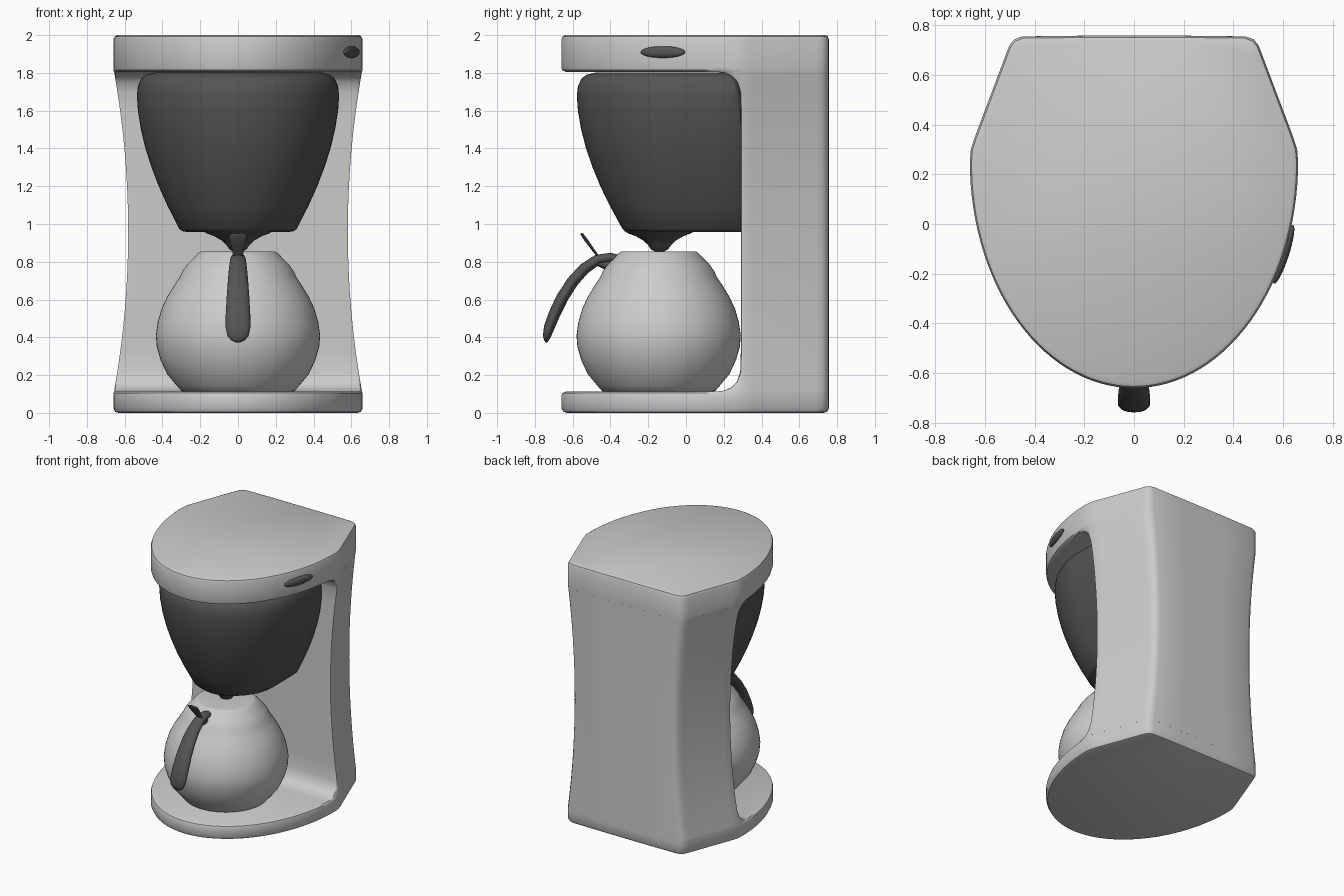
import bpy, bmesh
from math import sin, cos, pi, radians, sqrt
from mathutils import Vector

if "Cube" in bpy.data.objects:
    bpy.data.objects.remove(bpy.data.objects["Cube"])


def material(name, v):
    m = bpy.data.materials.new(name)
    m.diffuse_color = (v, v, v, 1)
    m.use_nodes = True
    m.node_tree.nodes["Principled BSDF"].inputs["Base Color"].default_value = m.diffuse_color
    return m


DARK = material("dark_plastic", 0.09)
LIGHT = material("pale_glass", 0.8)


def finish(ob, mat=None, angle=40):
    if mat:
        ob.data.materials.append(mat)
    bpy.ops.object.select_all(action='DESELECT')
    ob.select_set(True)
    bpy.context.view_layer.objects.active = ob
    bpy.ops.object.shade_smooth_by_angle(angle=radians(angle))
    return ob


def loft(name, rings, mat=None, angle=40):
    """Skin a stack of closed rings and cap both ends."""
    bm = bmesh.new()
    vs = [[bm.verts.new(p) for p in r] for r in rings]
    n = len(vs[0])
    for a, b in zip(vs, vs[1:]):
        for i in range(n):
            j = (i + 1) % n
            bm.faces.new((a[i], a[j], b[j], b[i]))
    bm.faces.new(vs[0][::-1])
    bm.faces.new(vs[-1])
    bmesh.ops.recalc_face_normals(bm, faces=bm.faces)
    me = bpy.data.meshes.new(name)
    bm.to_mesh(me)
    bm.free()
    ob = bpy.data.objects.new(name, me)
    bpy.context.collection.objects.link(ob)
    return finish(ob, mat, angle)


def revolve(name, profile, cy, mat=None, n=64):
    return loft(name, [[(r * cos(2 * pi * i / n), cy + r * sin(2 * pi * i / n), z)
                        for i in range(n)] for r, z in profile], mat)


def mirrored(half):
    """Close a right-hand half outline (front to back, first point on x = 0)."""
    return half + [(-x, y) for x, y in reversed(half[1:])]


# Body: one outline lofted upward; the front is pushed back to form the column
half = [(0.66 * sin(i * pi / 60), 0.25 - 0.91 * cos(i * pi / 60)) for i in range(31)]
half += [(0.656, 0.3), (0.64, 0.35), (0.512, 0.69), (0.5, 0.72), (0.482, 0.742), (0.45, 0.754), (0.2, 0.757)]
outline = mirrored(half)


def body_ring(z, inset=0.0, clip=-9.0):
    s = min(1, 0.885 + 0.115 * ((z - 0.96) / 0.85) ** 2)
    ring = []
    for x, y in outline:
        front_only = 0.05 < z < 1.95
        k = 1 - inset * (min(1, max(0, (0.3 - y) / 0.3)) if front_only else 1)
        x, y = x * k * s, 0.05 + (y - 0.05) * k
        y = 0.5 * (y + clip + sqrt((y - clip) ** 2 + 0.0006))
        ring.append((x, y, z))
    return ring


base = [(0, .04), (.006, .015), (.025, 0), (.088, 0), (.104, .008), (.112, .03)]
fillet = [(.112, .16), (.118, .2), (.135, .24), (.165, .27), (.22, .287)]
head = [(1.806, .03), (1.814, .008), (1.83, 0), (1.975, 0), (1.993, .01), (2.0, .03)]
rings = [body_ring(z, i) for z, i in base]
rings += [body_ring(z, .03, c) for z, c in fillet]
rings += [body_ring(.22 + 1.48 * i / 14, .03, .29) for i in range(1, 14)]
rings += [body_ring(1.918 - z, .03, c) for z, c in reversed(fillet)]
rings += [body_ring(z, i) for z, i in head]
loft("body", rings, angle=35)


# Filter basket: D-shaped section, round in front and flat against the column
def basket_ring(z, a, back):
    h = [(a * sin(i * pi / 48), -a * 1.08 * cos(i * pi / 48)) for i in range(25)]
    h += [(a, back * .5), (a * .99, back - .03), (a * .96, back - .008), (a * .9, back)]
    return [(x, y, z) for x, y in mirrored(h)]


basket = [(.958, .27, .29), (.963, .298, .295), (.975, .312, .3), (1.1, .375, .3), (1.2, .42, .3),
          (1.3, .458, .3), (1.4, .49, .3), (1.5, .514, .3), (1.6, .53, .295), (1.68, .535, .29),
          (1.73, .53, .28), (1.77, .512, .265), (1.79, .488, .25), (1.802, .44, .22)]
loft("filter_basket", [basket_ring(*b) for b in basket], DARK)
revolve("drip_spout", [(.025, .855), (.045, .865), (.062, .89), (.085, .912), (.125, .935),
                       (.165, .95), (.19, .965)], -.14, DARK)

# Carafe
revolve("carafe", [(.28, .108), (.3, .116), (.325, .145), (.375, .205), (.41, .28), (.43, .35), (.435, .41),
                   (.425, .48), (.405, .55), (.375, .615), (.335, .68), (.308, .72), (.295, .75),
                   (.27, .785), (.235, .82), (.212, .845), (.2, .853), (.185, .855)], -.145, LIGHT)


def strap(name, path, mat):
    """Tube in the y-z plane; path points are (y, z, half width, half thickness)."""
    rings = []
    for i, (y, z, w, t) in enumerate(path):
        a, b = path[max(i - 1, 0)], path[min(i + 1, len(path) - 1)]
        d = Vector((b[0] - a[0], b[1] - a[1])).normalized()
        rings.append([(w * cos(k * pi / 10), y - d.y * t * sin(k * pi / 10),
                       z + d.x * t * sin(k * pi / 10)) for k in range(20)])
    return loft(name, rings, mat, 60)


# Carafe handle and lid lever
strap("carafe_handle", [(-.35, .815, .03, .02), (-.4, .823, .036, .025), (-.47, .81, .042, .028),
                        (-.54, .762, .048, .03), (-.6, .695, .054, .031), (-.655, .61, .06, .032),
                        (-.698, .52, .065, .031), (-.725, .45, .065, .028), (-.737, .405, .055, .021),
                        (-.739, .383, .035, .012), (-.738, .373, .012, .004)], DARK)
strap("lid_lever", [(-.556, .951, .025, .004), (-.55, .944, .045, .008), (-.525, .91, .043, .009),
                    (-.495, .868, .032, .007), (-.465, .828, .025, .006)], DARK)
strap("lever_bracket", [(-.47, .8, .03, .02), (-.43, .785, .03, .025), (-.37, .79, .03, .02)], DARK)

# Power button on the right side of the head
bpy.ops.mesh.primitive_uv_sphere_add(segments=32, ring_count=16, radius=1, location=(.601, -.122, 1.91),
                                     rotation=(0, 0, radians(-18)))
button = bpy.context.object
button.name = "power_button"
button.scale = (.022, .124, .031)
finish(button, DARK)
